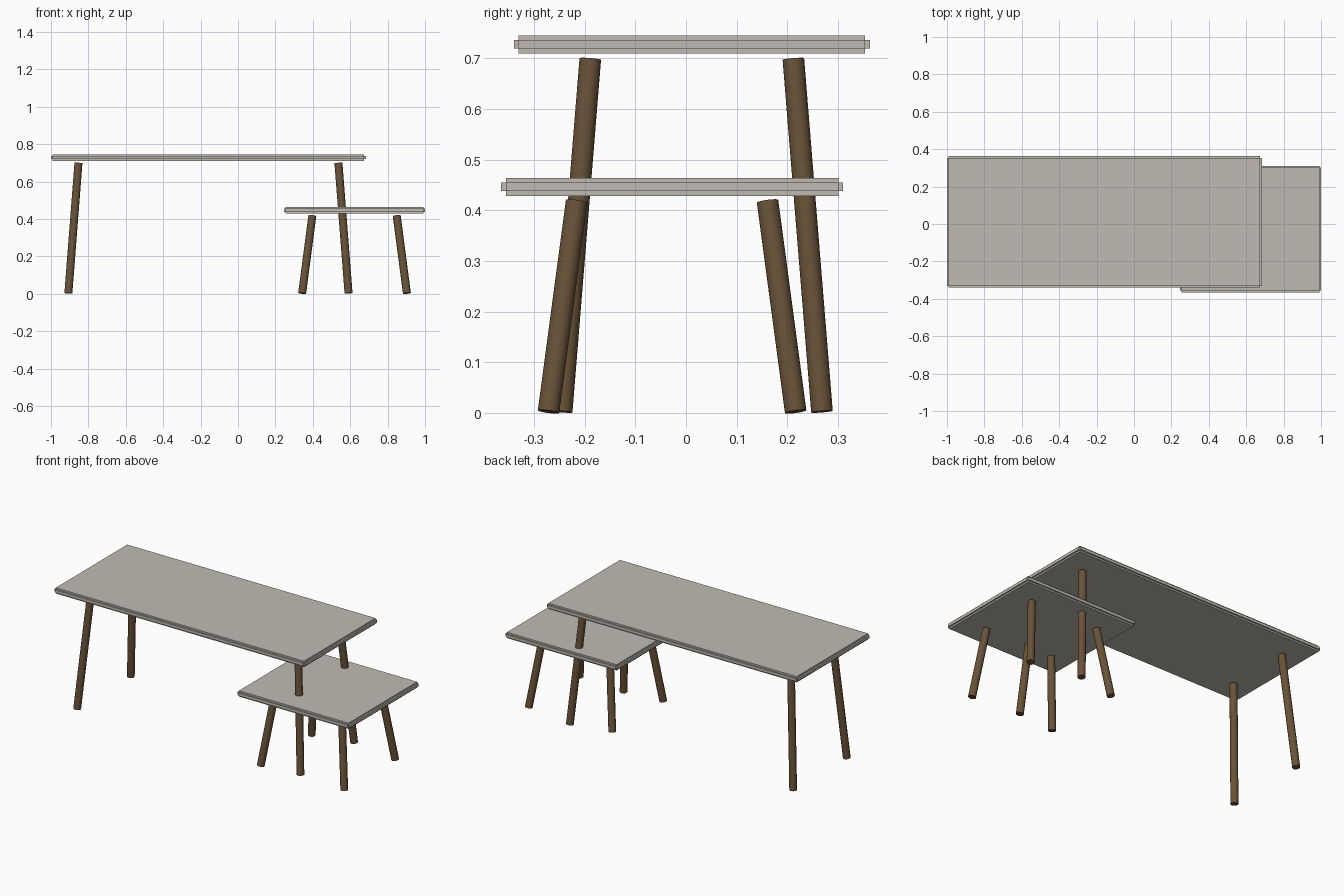
import bpy
from mathutils import Vector, Matrix

if "Cube" in bpy.data.objects:
    bpy.data.objects.remove(bpy.data.objects["Cube"])


def material(name, rgb):
    m = bpy.data.materials.new(name)
    m.diffuse_color = (*rgb, 1)
    m.use_nodes = True
    m.node_tree.nodes["Principled BSDF"].inputs["Base Color"].default_value = m.diffuse_color
    return m


STONE = material("pale stone", (0.53, 0.50, 0.45))
WOOD = material("brown wood", (0.14, 0.085, 0.04))
RADIUS = 0.0215
STEP = 0.0092


def box(lo, hi):
    lo, hi = Vector(lo), Vector(hi)
    bpy.ops.mesh.primitive_cube_add(size=1, location=(lo + hi) / 2)
    ob = bpy.context.object
    ob.scale = hi - lo
    bpy.ops.object.transform_apply(location=True, rotation=True, scale=True)
    return ob


# Slab with stepped edges: three crossing boxes, each full size along one axis
def slab(name, lo, hi):
    parts = []
    for axis in range(3):
        inset = Vector([0 if i == axis else STEP for i in range(3)])
        parts.append(box(Vector(lo) + inset, Vector(hi) - inset))
    bpy.ops.object.select_all(action='DESELECT')
    for p in parts:
        p.select_set(True)
    bpy.context.view_layer.objects.active = parts[0]
    bpy.ops.object.join()
    ob = bpy.context.object
    ob.name = name
    ob.data.materials.append(STONE)


# Round leg between two points
def leg(name, foot, head):
    foot, head = Vector(foot), Vector(head)
    d = head - foot
    bpy.ops.mesh.primitive_cylinder_add(vertices=20, radius=RADIUS, depth=d.length)
    ob = bpy.context.object
    ob.name = name
    ob.matrix_world = (Matrix.Translation((foot + head) / 2)
                       @ d.to_track_quat('Z', 'Y').to_matrix().to_4x4())
    ob.data.materials.append(WOOD)
    bpy.ops.object.shade_smooth_by_angle()


# Slab on four splayed legs
def table(name, lo, hi, foot, head, head_z):
    slab(name + "_top", lo, hi)
    cx, cy = (lo[0] + hi[0]) / 2, (lo[1] + hi[1]) / 2
    for sx, side in ((-1, "left"), (1, "right")):
        for sy, end in ((-1, "front"), (1, "back")):
            leg(f"{name}_{end}_{side}_leg",
                (cx + sx * foot[0], cy + sy * foot[1], 0.0025),
                (cx + sx * head[0], cy + sy * head[1], head_z))


table("long_table", (-1.0, -0.340, 0.710), (0.684, 0.363, 0.7455),
      (0.749, 0.257), (0.695, 0.2005), 0.699)
table("low_table", (0.246, -0.365, 0.4285), (1.0, 0.310, 0.464),
      (0.280, 0.244), (0.2255, 0.1885), 0.418)
